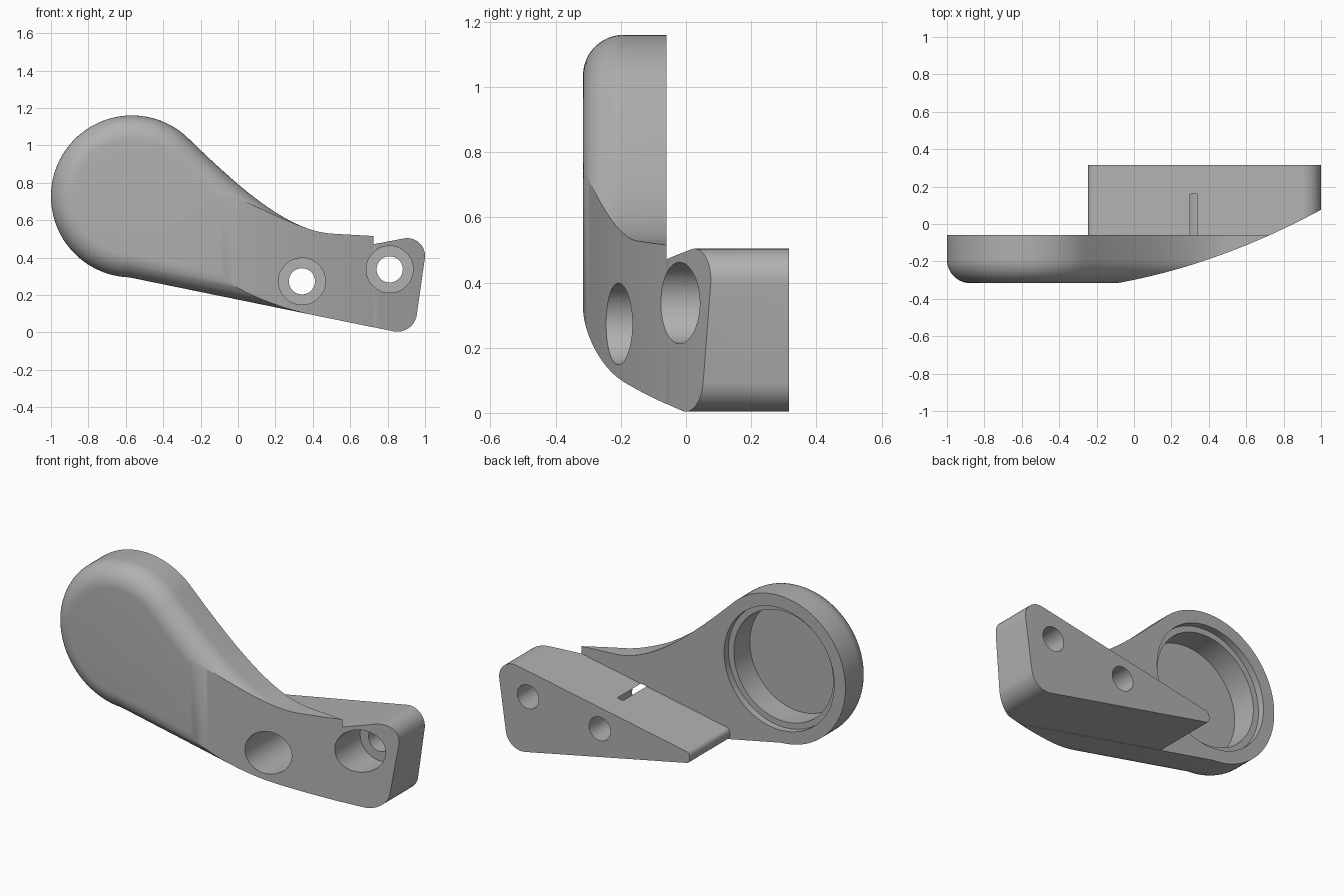
import bpy, bmesh, math
from mathutils import Vector
from mathutils.geometry import interpolate_bezier

if "Cube" in bpy.data.objects:
    bpy.data.objects.remove(bpy.data.objects["Cube"])

grey = bpy.data.materials.new("plain grey")
grey.use_nodes = True
grey.diffuse_color = (0.44, 0.44, 0.44, 1)
grey.node_tree.nodes["Principled BSDF"].inputs["Base Color"].default_value = grey.diffuse_color

FRONT, SEAM, BACK = -0.316, -0.06, 0.316
HEAD, HEAD_R = Vector((-0.567, 0.727)), 0.433
FILLET = 0.125


def loft(name, rings):
    """Solid skinned through equal-length rings of 3D points, capped at both ends."""
    bm = bmesh.new()
    loops = [[bm.verts.new(p) for p in ring] for ring in rings]
    n = len(loops[0])
    for a, b in zip(loops, loops[1:]):
        for i in range(n):
            j = (i + 1) % n
            bm.faces.new((a[i], a[j], b[j], b[i]))
    bm.faces.new(loops[0])
    bm.faces.new(loops[-1])
    bmesh.ops.recalc_face_normals(bm, faces=bm.faces)
    mesh = bpy.data.meshes.new(name)
    bm.to_mesh(mesh)
    bm.free()
    mesh.materials.append(grey)
    obj = bpy.data.objects.new(name, mesh)
    bpy.context.collection.objects.link(obj)
    return obj


def at_y(points, y):
    return [(p[0], y, p[1]) for p in points]


def arc(center, radius, start, end, steps):
    angles = [math.radians(start + (end - start) * i / steps) for i in range(steps + 1)]
    return [Vector((center[0] + radius * math.cos(a), center[1] + radius * math.sin(a)))
            for a in angles]


def cylinder(name, center, radius, y0, y1):
    ring = arc(center, radius, 0, 360, 72)[:-1]
    return loft(name, [at_y(ring, y0), at_y(ring, y1)])


def rounded(corners, steps=12):
    """Polygon of (x, z, radius) corners with true arc fillets."""
    out = []
    for i, (x, z, r) in enumerate(corners):
        p = Vector((x, z))
        u = (Vector(corners[i - 1][:2]) - p).normalized()
        v = (Vector(corners[(i + 1) % len(corners)][:2]) - p).normalized()
        half = u.angle(v) / 2
        c = p + (u + v).normalized() * (r / math.sin(half))
        a = p + u * (r / math.tan(half)) - c
        b = p + v * (r / math.tan(half)) - c
        for k in range(steps + 1):
            t = k / steps
            turn = math.pi - 2 * half
            d = (a * math.sin((1 - t) * turn) + b * math.sin(t * turn)) / math.sin(turn)
            out.append(c + d)
    return out


def inset(points, dist):
    """Mitred inward offset of a counter-clockwise outline."""
    out = []
    for i, p in enumerate(points):
        a = (p - points[i - 1]).normalized()
        b = (points[(i + 1) % len(points)] - p).normalized()
        na, nb = Vector((-a.y, a.x)), Vector((-b.y, b.x))
        m = (na + nb).normalized()
        out.append(p + m * (dist / m.dot(na)))
    return out


def cut(obj, cutters):
    bpy.ops.object.select_all(action='DESELECT')
    bpy.context.view_layer.objects.active = obj
    obj.select_set(True)
    for c in cutters:
        mod = obj.modifiers.new("cut", 'BOOLEAN')
        mod.operation, mod.solver, mod.object = 'DIFFERENCE', 'EXACT', c
        bpy.ops.object.modifier_apply(modifier=mod.name)
    bpy.ops.object.shade_smooth_by_angle(angle=math.radians(25))


def bottom(x):
    return 0.003 - 0.206 * (x - 0.845)


def top(x):
    return 0.48 + 0.19 * (x - 0.77)


# Paddle: round head sweeping into an arm, with a filleted front edge
neck = interpolate_bezier(Vector((-0.261, 1.033, 0)), Vector((0.05, 0.73, 0)),
                          Vector((0.28, 0.545, 0)), Vector((0.5, 0.528, 0)), 28)
neck = [Vector((p.x, p.y)) for p in neck]
outline = arc(HEAD, HEAD_R, 45, 268, 64)[1:]
outline += [Vector((1.4, bottom(1.4))), Vector((1.4, 0.477))] + neck[::-1]
rings = [at_y(outline, SEAM)]
for k in range(13):
    a = math.radians(90 * k / 12)
    rings.append(at_y(inset(outline, FILLET * (1 - math.cos(a))),
                      FRONT + FILLET * (1 - math.sin(a))))
paddle = loft("paddle", rings)

# Wedge-shaped mounting block behind the arm
block_outline = rounded([(-0.245, bottom(-0.245), 0.022), (0.94, bottom(0.94), 0.105),
                         (1.018, top(1.018), 0.095), (-0.245, top(-0.245), 0.03)])
block = loft("mounting_block", [at_y(block_outline, SEAM), at_y(block_outline, BACK)])

# Cutter for the curved front of the arm
curve = []
for k in range(41):
    d = 1.35 * k / 40
    curve.append((d - 0.09, FRONT + 0.18 * d + 0.165 * d * d))
curve += [(1.6, curve[-1][1]), (1.6, -0.8), (-0.09, -0.8)]
sweep = loft("front_cutter", [[(x, y, z) for x, y in curve] for z in (-0.6, 1.6)])

# Counterbored screw holes
bores = []
for center in ((0.342, 0.273), (0.811, 0.337)):
    bores.append(cylinder("counterbore_cutter", center, 0.125, -0.7, 0.16))
    bores.append(cylinder("hole_cutter", center, 0.07, 0.1, 0.6))

# Stepped round pocket in the back of the head
pocket = [cylinder("pocket_step_cutter", HEAD, 0.36, SEAM - 0.04, 0.2),
          cylinder("pocket_cutter", HEAD, 0.325, SEAM - 0.19, 0.1)]

cut(paddle, [sweep, bores[0], bores[2]] + pocket)
cut(block, [sweep] + bores)

for helper in [sweep] + bores + pocket:
    bpy.data.objects.remove(helper)
